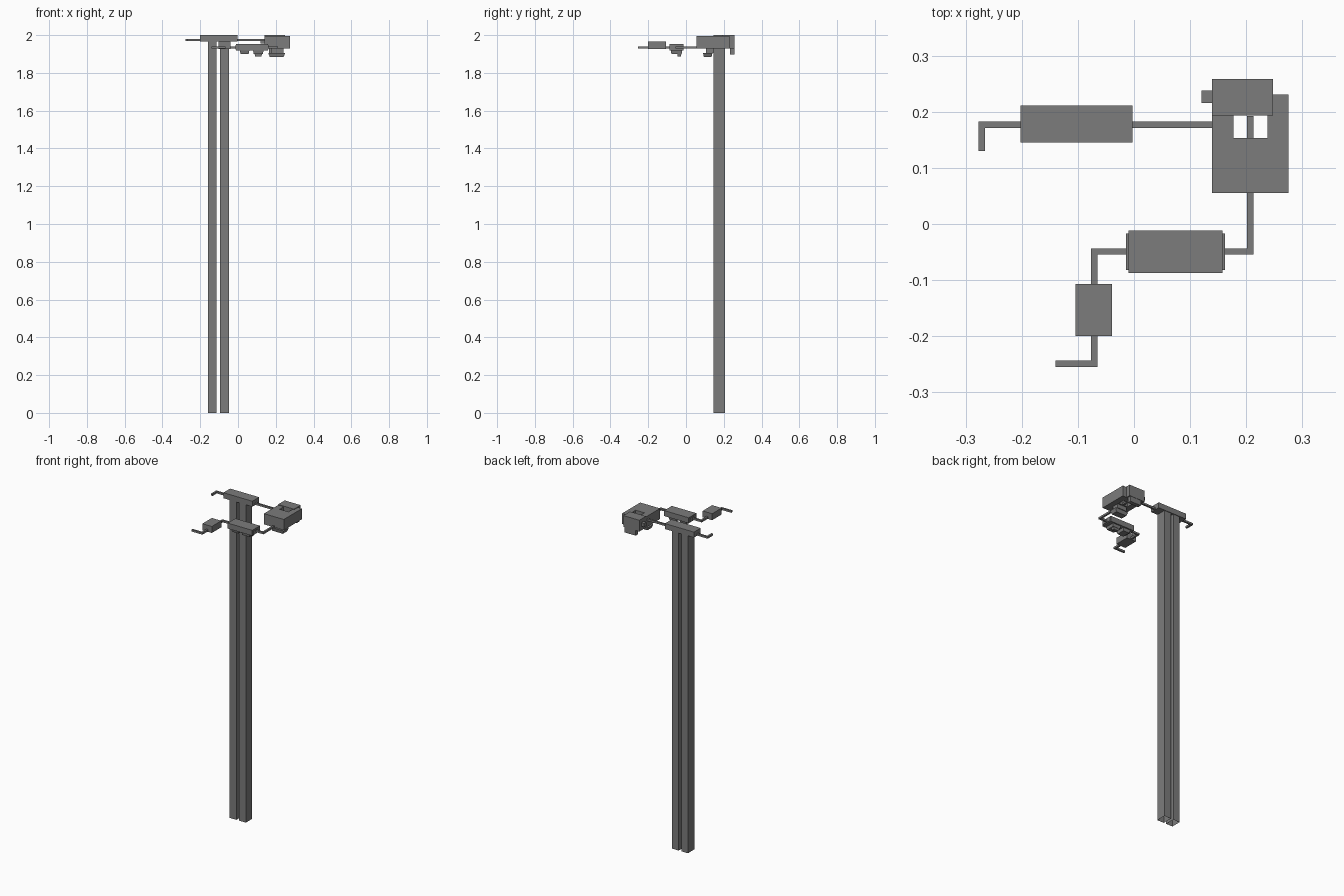
import bpy, bmesh

if "Cube" in bpy.data.objects:
    bpy.data.objects.remove(bpy.data.objects["Cube"])

grey = bpy.data.materials.new("plain_grey")
grey.diffuse_color = (0.2, 0.2, 0.2, 1)
grey.use_nodes = True
grey.node_tree.nodes["Principled BSDF"].inputs["Base Color"].default_value = grey.diffuse_color


def box(name, x, y, z, taper=1.0, open_bottom=False):
    """Box from (min, max) ranges; taper scales the lower face."""
    bm = bmesh.new()
    bmesh.ops.create_cube(bm, size=1)
    cx, cy = sum(x) / 2, sum(y) / 2
    for v in bm.verts:
        s = taper if v.co.z < 0 else 1
        v.co = (cx + v.co.x * s * (x[1] - x[0]),
                cy + v.co.y * s * (y[1] - y[0]),
                z[0] if v.co.z < 0 else z[1])
    if open_bottom:
        low = [f for f in bm.faces if f.normal.z < -0.9]
        bmesh.ops.delete(bm, geom=low, context='FACES_ONLY')
    me = bpy.data.meshes.new(name)
    bm.to_mesh(me)
    bm.free()
    me.materials.append(grey)
    ob = bpy.data.objects.new(name, me)
    bpy.context.collection.objects.link(ob)
    return ob


def pipe(name, pts, z, w=0.0115):
    """Square pipe run through axis-aligned centreline points."""
    h = w / 2
    for i, (a, b) in enumerate(zip(pts, pts[1:])):
        xs, ys = sorted((a[0], b[0])), sorted((a[1], b[1]))
        box(f"{name}_{i + 1}", (xs[0] - h, xs[1] + h),
            (ys[0] - h, ys[1] + h), (z - h, z + h))


# Tall twin shafts under the rear housing
box("rear_housing", (-0.202, -0.003), (0.145, 0.211), (1.966, 2.0))
for i, x in enumerate([(-0.158, -0.113), (-0.095, -0.048)]):
    box(f"shaft_{i + 1}", x, (0.145, 0.207), (0, 1.967), open_bottom=True)

# Rear pipe, with its bent tail
pipe("tail_pipe", [(-0.208, 0.177), (-0.271, 0.177), (-0.271, 0.136)], 1.974)
pipe("rear_pipe", [(0, 0.177), (0.136, 0.177)], 1.974)

# Large block around a square opening
Z = (1.93, 1.996)
box("block_front", (0.139, 0.275), (0.055, 0.153), Z)
box("block_left_arm", (0.139, 0.177), (0.153, 0.193), Z)
box("block_right_arm", (0.238, 0.275), (0.153, 0.231), Z)
box("block_back", (0.139, 0.248), (0.193, 0.258), (1.93, 2.0))
box("side_stub", (0.12, 0.139), (0.216, 0.238), (1.955, 1.977))
pipe("opening_pipe", [(0.207, 0.159), (0.207, 0.187)], 1.936)

# Fittings below the large block
box("block_foot_back", (0.165, 0.24), (0.232, 0.256), (1.897, 1.93))
box("block_foot_neck", (0.175, 0.24), (0.105, 0.145), (1.905, 1.93))
box("block_foot_plate", (0.16, 0.25), (0.09, 0.14), (1.883, 1.905), 0.8)

# Middle housing with end plates and feet
box("middle_housing", (-0.01, 0.158), (-0.087, -0.012), (1.918, 1.952))
for i, x in enumerate([(-0.014, -0.01), (0.158, 0.162)]):
    box(f"end_plate_{i + 1}", x, (-0.082, -0.017), (1.923, 1.947))
box("middle_foot_1", (0.01, 0.06), (-0.08, -0.02), (1.9, 1.918), 0.85)
box("middle_foot_2", (0.08, 0.135), (-0.08, -0.02), (1.9, 1.918), 0.9)
box("middle_foot_tip", (0.088, 0.127), (-0.045, -0.025), (1.886, 1.9), 0.85)

# Front pipe run through the middle and small housings
pipe("front_pipe_right", [(0.207, 0.05), (0.207, -0.049), (0.155, -0.049)], 1.935)
pipe("front_pipe_left", [(-0.01, -0.049), (-0.071, -0.049), (-0.071, -0.105)], 1.935)
box("small_housing", (-0.104, -0.039), (-0.2, -0.107), (1.926, 1.966))
pipe("front_pipe_end", [(-0.071, -0.2), (-0.071, -0.249), (-0.134, -0.249)], 1.935)
